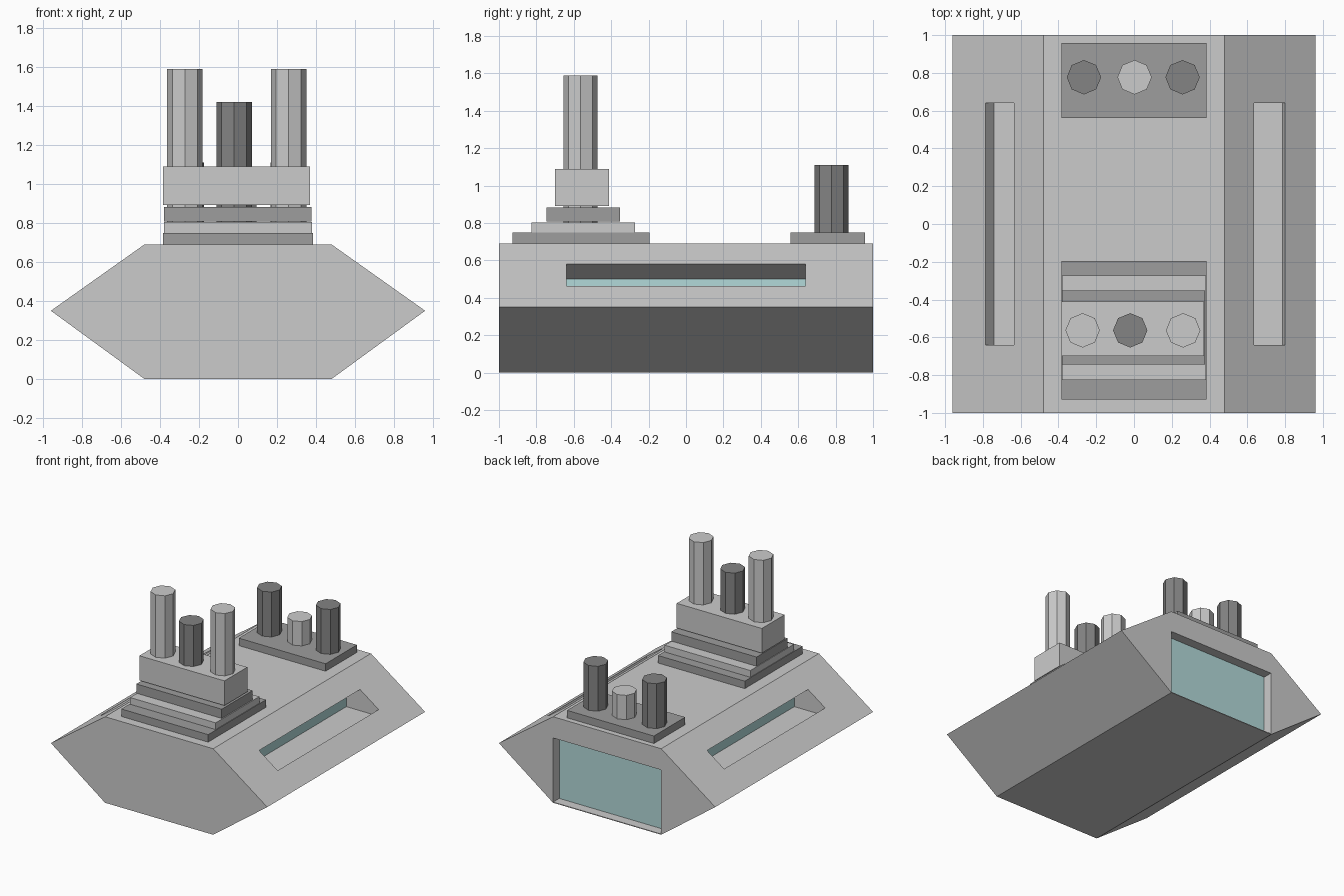
import bpy, bmesh
from mathutils import Matrix

if "Cube" in bpy.data.objects:
    bpy.data.objects.remove(bpy.data.objects["Cube"])


def material(name, rgb):
    m = bpy.data.materials.new(name)
    m.diffuse_color = (*rgb, 1)
    m.use_nodes = True
    m.node_tree.nodes["Principled BSDF"].inputs["Base Color"].default_value = m.diffuse_color
    return m


LIGHT = material("mid_grey", (0.56, 0.56, 0.56))
DARK = material("dark_grey", (0.34, 0.34, 0.34))
DARKER = material("darker_grey", (0.23, 0.23, 0.23))
GLASS = material("teal_glass", (0.45, 0.70, 0.70))


def finish(name, bm, mat=None):
    bmesh.ops.recalc_face_normals(bm, faces=bm.faces)
    mesh = bpy.data.meshes.new(name)
    bm.to_mesh(mesh)
    bm.free()
    ob = bpy.data.objects.new(name, mesh)
    bpy.context.collection.objects.link(ob)
    if mat:
        mesh.materials.append(mat)
    return ob


def prism(name, profile, y0, y1, mat=None):
    """Extrude an (x, z) profile from y0 to y1."""
    bm = bmesh.new()
    face = bm.faces.new([bm.verts.new((x, y0, z)) for x, z in profile])
    ext = bmesh.ops.extrude_face_region(bm, geom=[face])["geom"]
    moved = [v for v in ext if isinstance(v, bmesh.types.BMVert)]
    bmesh.ops.translate(bm, verts=moved, vec=(0, y1 - y0, 0))
    return finish(name, bm, mat)


def box(name, x0, x1, y0, y1, z0, z1, mat=None):
    return prism(name, [(x0, z0), (x1, z0), (x1, z1), (x0, z1)], y0, y1, mat)


def tube(name, x, y, z0, z1, mat, r=0.091):
    bm = bmesh.new()
    bmesh.ops.create_cone(bm, cap_ends=True, segments=8, radius1=r, radius2=r,
                          depth=z1 - z0,
                          matrix=Matrix.Translation((x, y, (z0 + z1) / 2)))
    return finish(name, bm, mat)


def cut(target, cutter):
    mod = target.modifiers.new(cutter.name, 'BOOLEAN')
    mod.operation = 'DIFFERENCE'
    mod.solver = 'EXACT'
    mod.object = cutter
    cutter.hide_render = True
    cutter.hide_viewport = True


# Hexagonal hull
hull = prism("hull", [(-0.96, 0.35), (-0.48, 0.69), (0.48, 0.69),
                      (0.96, 0.35), (0.48, 0), (-0.48, 0)], -1, 1)

# Side window recesses: sloped ceiling, upright glass, flat floor, outer lip
for side, s, floor_x, lip in (("right", 1, 0.785, (0.80, 0.463)),
                              ("left", -1, 0.74, (0.787, 0.473))):
    profile = [(0.635, 0.58), (0.51, 0.50), (0.51, 0.41), (floor_x, 0.41),
               lip, (0.90, 0.70)]
    cut(hull, prism(side + "_window_cutter", [(s * x, z) for x, z in profile],
                    -0.64, 0.64))
    xs = sorted((s * 0.505, s * 0.513))
    box(side + "_window", *xs, -0.64, 0.64, 0.41, 0.50, GLASS)

# Rear opening with recessed glass
cut(hull, box("rear_cutter", -0.478, 0.478, 0.92, 1.1, 0.006, 0.52))
box("rear_window", -0.478, 0.478, 0.915, 0.923, 0.006, 0.52, GLASS)

# Front stepped tower
for i, (x0, x1, y0, y1, z0, z1, mat) in enumerate((
        (-0.385, 0.385, -0.928, -0.195, 0.685, 0.75, DARK),
        (-0.38, 0.38, -0.825, -0.273, 0.75, 0.804, LIGHT),
        (-0.38, 0.377, -0.745, -0.352, 0.808, 0.882, DARK),
        (-0.385, 0.37, -0.70, -0.411, 0.892, 1.09, LIGHT))):
    box(f"tower_step_{i + 1}", x0, x1, y0, y1, z0, z1, mat)

# Front tubes, running down through the gaps between the steps
for x, top, mat in ((-0.272, 1.59, LIGHT), (-0.02, 1.42, DARKER),
                    (0.26, 1.59, LIGHT)):
    tube("front_tube", x, -0.563, 0.78, top, mat)

# Rear plate and tubes
box("rear_plate", -0.385, 0.385, 0.56, 0.957, 0.685, 0.75, DARK)
for x, top, mat in ((-0.265, 1.11, DARKER), (0.003, 0.945, LIGHT),
                    (0.257, 1.11, DARKER)):
    tube("rear_tube", x, 0.777, 0.72, top, mat)
